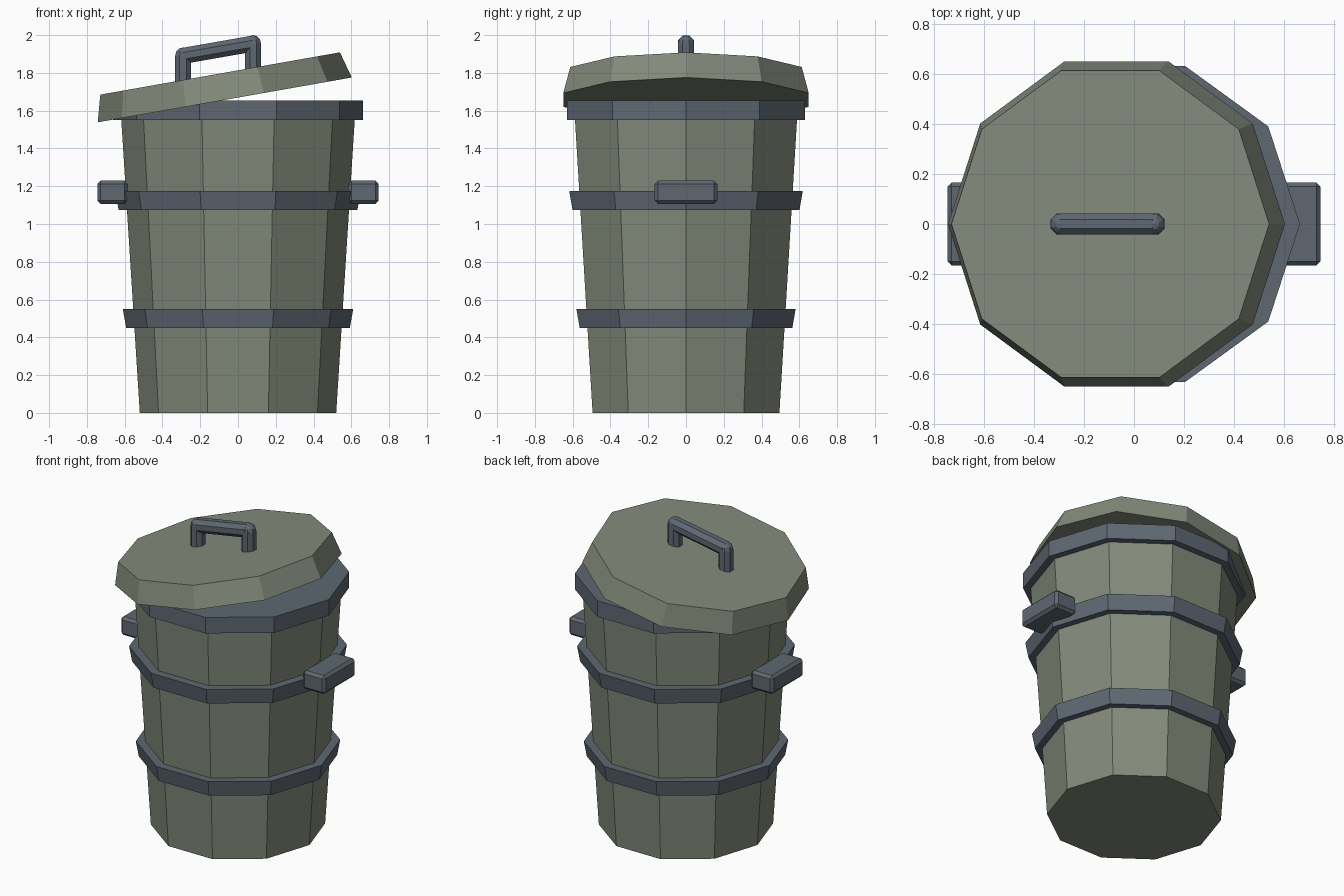
import bpy
import bmesh
from math import radians
from mathutils import Matrix, Vector

cube = bpy.data.objects.get("Cube")
if cube:
    bpy.data.objects.remove(cube, do_unlink=True)


def make_material(name, colour):
    mat = bpy.data.materials.new(name)
    mat.use_nodes = True
    mat.diffuse_color = colour
    mat.node_tree.nodes["Principled BSDF"].inputs["Base Color"].default_value = colour
    return mat


GREEN = make_material("grey_green", (0.225, 0.255, 0.195, 1))
STEEL = make_material("blue_grey", (0.112, 0.137, 0.167, 1))


def finish(name, bm, mat):
    bmesh.ops.recalc_face_normals(bm, faces=bm.faces)
    mesh = bpy.data.meshes.new(name)
    bm.to_mesh(mesh)
    bm.free()
    mesh.materials.append(mat)
    obj = bpy.data.objects.new(name, mesh)
    bpy.context.collection.objects.link(obj)
    return obj


def add_cone(bm, sides, r_low, r_high, height, matrix):
    bmesh.ops.create_cone(bm, cap_ends=True, segments=sides, radius1=r_low,
                          radius2=r_high, depth=height, matrix=matrix)


def drum(name, mat, z_low, z_high, r_low, r_high):
    """Ten-sided tapered drum with a corner facing front and back."""
    bm = bmesh.new()
    add_cone(bm, 10, r_low, r_high, z_high - z_low,
             Matrix.Translation((0, 0, (z_low + z_high) / 2)) @ Matrix.Rotation(radians(90), 4, "Z"))
    return finish(name, bm, mat)


# Tapered body and its hoops
drum("body", GREEN, 0, 1.6, 0.52, 0.621)
drum("lower_hoop", STEEL, 0.45, 0.55, 0.592, 0.61)
drum("upper_hoop", STEEL, 1.075, 1.175, 0.632, 0.65)
drum("rim", STEEL, 1.55, 1.655, 0.663, 0.663)

# Lid, tipped up on one side
lid = drum("lid", GREEN, 0, 0.142, 0.683, 0.644)
lid.location = (-0.07, 0, 1.657)
lid.rotation_euler.y = radians(-10)

# Lid handle: two posts, a sloping bar and rounded joints
bm = bmesh.new()
left_top, right_top = Vector((-0.291, 0, 1.89)), Vector((0.08, 0, 1.955))
for start, end in ((left_top - Vector((0, 0, 0.16)), left_top),
                   (right_top - Vector((0, 0, 0.16)), right_top),
                   (left_top, right_top)):
    span = end - start
    turn = span.to_track_quat("Z", "Y").to_matrix().to_4x4()
    add_cone(bm, 8, 0.046, 0.046, span.length,
             Matrix.Translation((start + end) / 2) @ turn @ Matrix.Rotation(radians(22.5), 4, "Z"))
for joint in (left_top, right_top):
    bmesh.ops.create_uvsphere(bm, u_segments=8, v_segments=6, radius=0.045,
                              matrix=Matrix.Translation(joint) @ Matrix.Rotation(radians(22.5), 4, "Z"))
finish("lid_handle", bm, STEEL)

# Chamfered block grips on both sides
for name, side in (("left_grip", 1), ("right_grip", -1)):
    bm = bmesh.new()
    bmesh.ops.create_cube(bm, size=1, matrix=Matrix.Translation((side * 0.664, 0, 1.168))
                          @ Matrix.Diagonal((0.162, 0.332, 0.122, 1)))
    bmesh.ops.bevel(bm, geom=bm.edges[:], offset=0.017, segments=1, affect="EDGES")
    finish(name, bm, STEEL)
